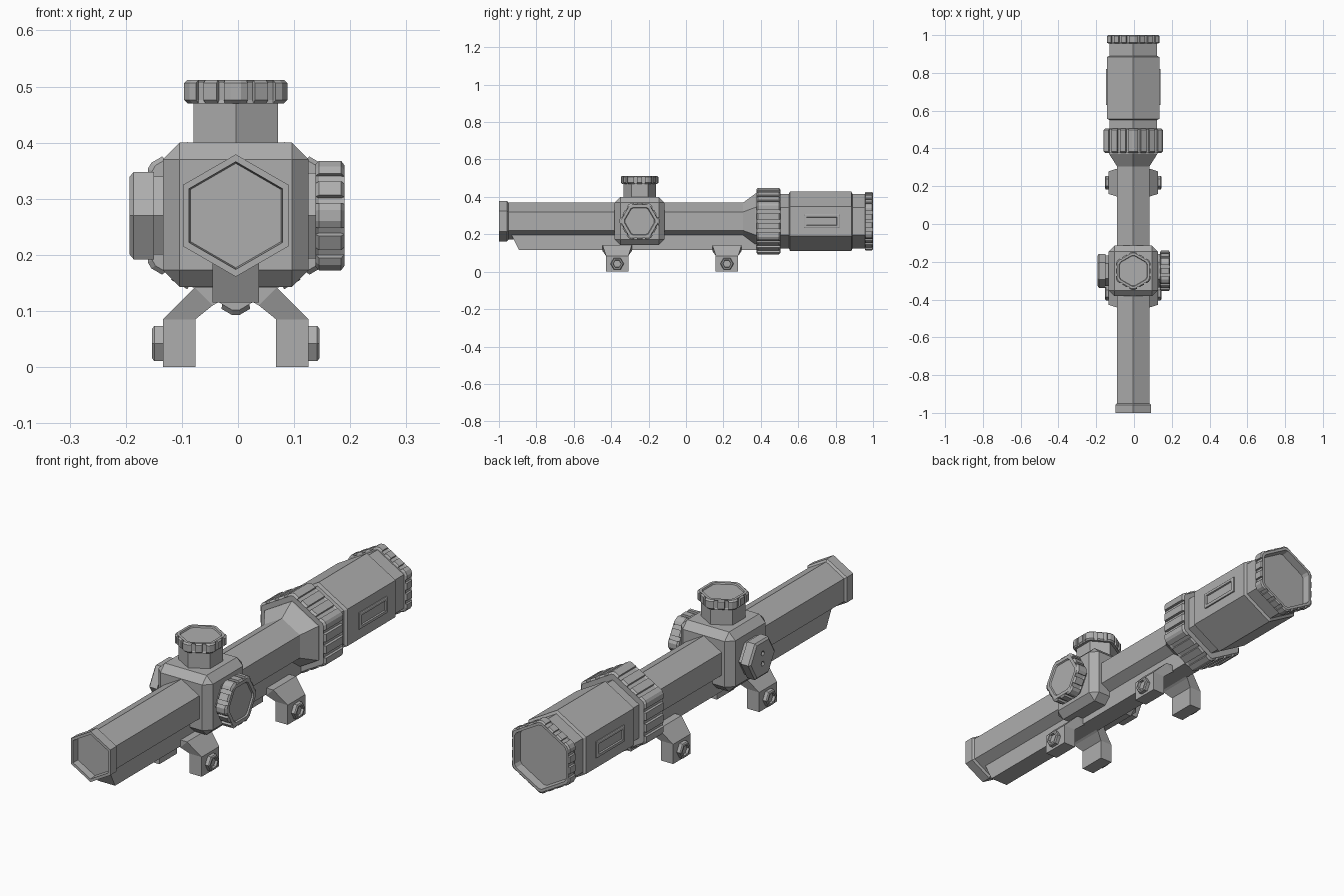
import bpy, bmesh
from math import sin, cos, pi
from mathutils import Vector

if "Cube" in bpy.data.objects:
    bpy.data.objects.remove(bpy.data.objects["Cube"])

AX, AZ = -0.004, 0.27       # optical axis
TY = -0.248                 # turret position along the tube

grey = bpy.data.materials.new("metal_grey")
grey.use_nodes = True
grey.diffuse_color = (0.42, 0.42, 0.42, 1)
grey.node_tree.nodes["Principled BSDF"].inputs["Base Color"].default_value = (0.42, 0.42, 0.42, 1)


def finish(name, bm):
    bmesh.ops.remove_doubles(bm, verts=bm.verts, dist=1e-5)
    bmesh.ops.recalc_face_normals(bm, faces=bm.faces)
    mesh = bpy.data.meshes.new(name)
    bm.to_mesh(mesh)
    bm.free()
    mesh.materials.append(grey)
    obj = bpy.data.objects.new(name, mesh)
    bpy.context.collection.objects.link(obj)
    return obj


def loft(name, rings):
    """Skin a row of point rings and close both ends."""
    bm = bmesh.new()
    rows = [[bm.verts.new(p) for p in ring] for ring in rings]
    n = len(rows[0])
    for a, b in zip(rows, rows[1:]):
        for i in range(n):
            j = (i + 1) % n
            bm.faces.new((a[i], a[j], b[j], b[i]))
    bm.faces.new(rows[0])
    bm.faces.new(rows[-1])
    return finish(name, bm)


def hexagon(radius, phase, notches=0, depth=0, trim=0):
    """Hexagon outline with grooves in each side and trimmed corners."""
    corners = [Vector((cos(phase + k * pi / 3), sin(phase + k * pi / 3))) * radius for k in range(6)]
    points = []
    for k in range(6):
        a, b = corners[k], corners[(k + 1) % 6]
        inward = -(a + b).normalized() * depth
        points.append(a.lerp(b, trim))
        for i in range(notches):
            mid, half = (i + 0.75) / (notches + 0.5), 0.18 / (notches + 0.5)
            p, q = a.lerp(b, mid - half), a.lerp(b, mid + half)
            points += [p, p + inward, q + inward, q]
        points.append(b.lerp(a, trim))
    return points


def hex_part(name, axis, centre, stations, notches=0, trim=0):
    """Six-sided turned part; each station is (position, radius[, groove depth])."""
    place = {"x": lambda u, v, t: (t, centre[0] + u, centre[1] + v),
             "y": lambda u, v, t: (centre[0] + u, t, centre[1] + v),
             "z": lambda u, v, t: (centre[0] + u, centre[1] + v, t)}[axis]
    phase = 0 if axis == "x" else pi / 2
    rings = []
    for t, radius, *depth in stations:
        outline = hexagon(radius, phase, notches, depth[0] if depth else 0, trim)
        rings.append([place(p.x, p.y, t) for p in outline])
    return loft(name, rings)


# Main tube with recessed front lens and rear flare
hex_part("main_tube", "y", (AX, AZ), [
    (-0.97, 0.093), (-1, 0.096), (-1, 0.109), (-0.957, 0.109), (-0.95, 0.099),
    (0.305, 0.099), (0.37, 0.147), (0.40, 0.147)])

# Grooved zoom ring
hex_part("zoom_ring", "y", (AX, AZ), [
    (0.376, 0.15), (0.376, 0.172), (0.384, 0.181, 0.012), (0.498, 0.181, 0.012),
    (0.505, 0.172), (0.505, 0.14)], notches=3, trim=0.04)

# Eyepiece and its grooved end ring
hex_part("eyepiece", "y", (AX, AZ), [
    (0.48, 0.145), (0.55, 0.145), (0.556, 0.159), (0.884, 0.159),
    (0.89, 0.146), (0.96, 0.146)])
hex_part("eyepiece_end_ring", "y", (AX, AZ), [
    (0.956, 0.14), (0.956, 0.154), (0.96, 0.161, 0.009), (0.995, 0.161, 0.009),
    (1, 0.154), (1, 0.141), (0.965, 0.137)], notches=3, trim=0.06)

# Framed plates on both sides of the eyepiece
for side, s in (("left", 1), ("right", -1)):
    def plate_ring(dx, hy, hz):
        return [(AX + s * dx, 0.725 + a * hy, AZ + b * hz)
                for a, b in ((-1, -1), (1, -1), (1, 1), (-1, 1))]
    loft(side + "_eyepiece_plate", [
        plate_ring(0.13, 0.095, 0.035), plate_ring(0.143, 0.095, 0.035),
        plate_ring(0.145, 0.092, 0.032), plate_ring(0.145, 0.082, 0.022),
        plate_ring(0.139, 0.08, 0.02)])

# Chamfered turret housing
bm = bmesh.new()
bmesh.ops.create_cube(bm, size=1)
for v in bm.verts:
    v.co = Vector((AX, TY, 0.2715)) + v.co * Vector((0.26, 0.266, 0.257))
bmesh.ops.bevel(bm, geom=bm.edges[:], offset=0.03, segments=1, affect="EDGES")
finish("turret_housing", bm)

# Top turret: post and grooved cap
hex_part("top_turret_post", "z", (AX, TY), [(0.38, 0.087), (0.48, 0.087)])
hex_part("top_turret_cap", "z", (AX, TY), [
    (0.47, 0.08), (0.47, 0.099), (0.476, 0.106, 0.009), (0.506, 0.106, 0.009),
    (0.512, 0.099), (0.512, 0.086), (0.506, 0.083)], notches=2, trim=0.1)

# Left turret: grooved knob on a collar
hex_part("left_knob_collar", "x", (TY, AZ), [(0.11, 0.088), (0.145, 0.088)])
hex_part("left_knob", "x", (TY, AZ), [
    (0.138, 0.08), (0.138, 0.105), (0.144, 0.1125, 0.01), (0.184, 0.1125, 0.01),
    (0.19, 0.103), (0.19, 0.086), (0.184, 0.082)], notches=2, trim=0.1)

# Right turret: plain cap with two key holes
hex_part("right_cap_collar", "x", (TY, AZ), [(-0.12, 0.08), (-0.16, 0.08)])
cap = hex_part("right_cap", "x", (TY, AZ), [
    (-0.15, 0.09), (-0.186, 0.09), (-0.193, 0.08)])
for i, dz in enumerate((-0.022, 0.022)):
    cutter = hex_part(f"key_hole_cutter_{i + 1}", "x", (TY, AZ + dz), [(-0.183, 0.011), (-0.21, 0.011)])
    cutter.hide_render = True
    cutter.hide_viewport = True
    cut = cap.modifiers.new("key_hole", "BOOLEAN")
    cut.operation = "DIFFERENCE"
    cut.object = cutter

# Rail under the tube with a raked front end
loft("lower_rail", [[(AX + dx, y, z) for y, z in ((-0.935, 0.2), (-0.892, 0.115), (0.376, 0.115), (0.376, 0.2))]
                    for dx in (-0.0415, 0.0415)])

# Mount legs and bolts: section rows are (inner x, z, outer x, z, half width)
LEG = [(0.072, 0, 0.13, 0, 0.06), (0.072, 0.085, 0.13, 0.085, 0.06),
       (0.041, 0.11, 0.073, 0.142, 0.078), (0.03, 0.116, 0.03, 0.142, 0.078)]
for end, y in (("front", -0.368), ("rear", 0.219)):
    for side, s in (("left", 1), ("right", -1)):
        loft(f"{end}_{side}_mount_leg", [
            [(AX + s * xi, y - h, zi), (AX + s * xo, y - h, zo),
             (AX + s * xo, y + h, zo), (AX + s * xi, y + h, zi)]
            for xi, zi, xo, zo, h in LEG])
        hex_part(f"{end}_{side}_mount_bolt", "x", (y, 0.042), [
            (AX + s * d, r) for d, r in ((0.12, 0.036), (0.145, 0.036), (0.149, 0.031),
                                         (0.149, 0.023), (0.139, 0.021))])
